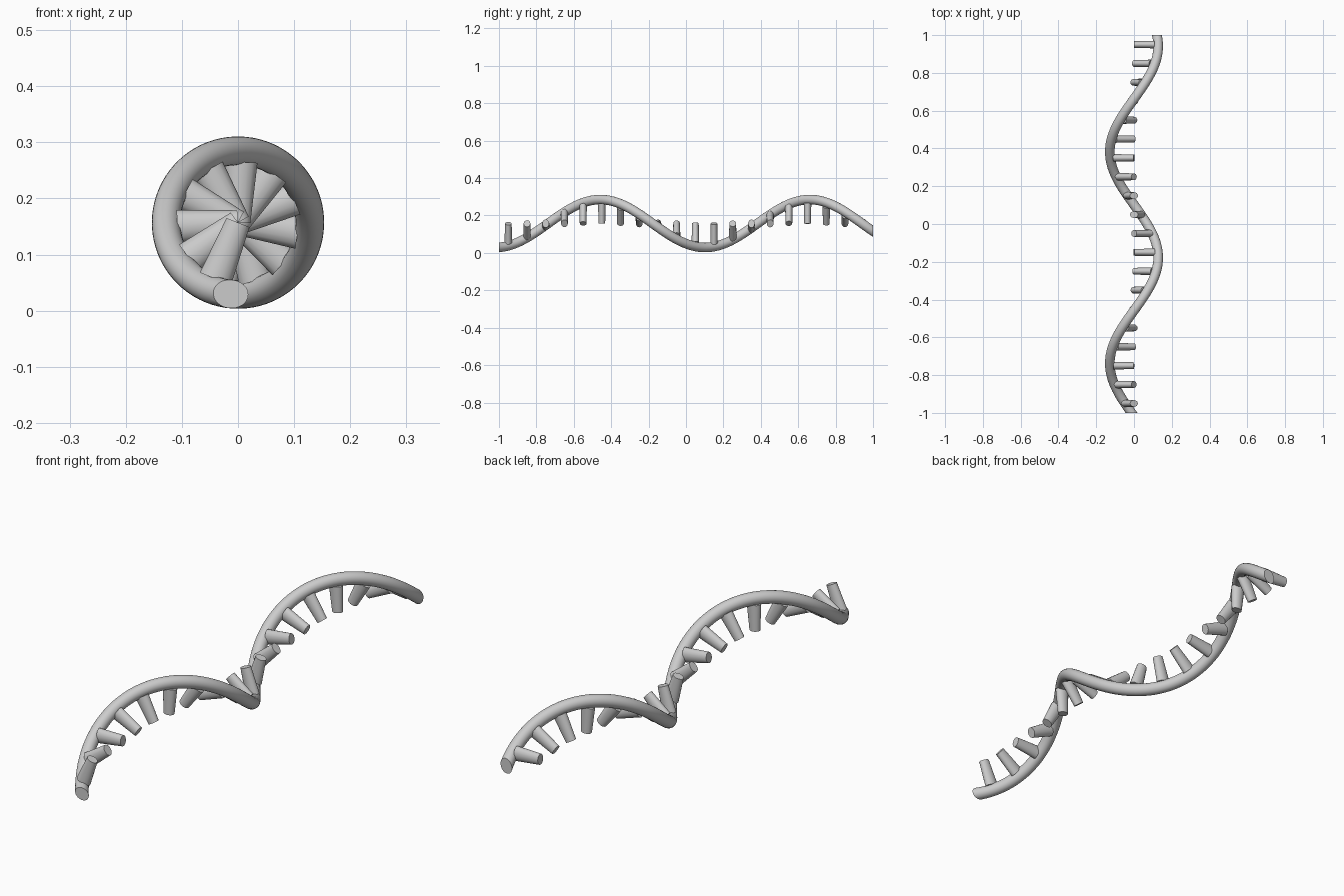
import bpy, bmesh
from math import sin, cos, pi
from mathutils import Vector, Matrix

if "Cube" in bpy.data.objects:
    bpy.data.objects.remove(bpy.data.objects["Cube"])

CZ, R, TUBE, PITCH, Y0 = 0.157, 0.128, 0.0255, 1.12, -1.018

def radial(y):
    a = 2 * pi * (y - Y0) / PITCH
    return Vector((-sin(a), 0, -cos(a)))

def point(y):
    return Vector((0, y, CZ)) + R * radial(y)

def finish(name, bm):
    bmesh.ops.recalc_face_normals(bm, faces=bm.faces)
    me = bpy.data.meshes.new(name)
    bm.to_mesh(me)
    bm.free()
    ob = bpy.data.objects.new(name, me)
    bpy.context.collection.objects.link(ob)
    bpy.ops.object.select_all(action='DESELECT')
    ob.select_set(True)
    bpy.context.view_layer.objects.active = ob
    bpy.ops.object.shade_smooth_by_angle(angle=0.7)
    return ob

# helical strand: round tube swept past both ends, then cut flat
bm = bmesh.new()
SIDES, STEPS = 24, 150
prev = None
for i in range(STEPS + 1):
    y = -1.06 + 2.12 * i / STEPS
    tangent = (point(y + 1e-3) - point(y - 1e-3)).normalized()
    n = radial(y)
    b = tangent.cross(n).normalized()
    ring = [bm.verts.new(point(y) + TUBE * (cos(2*pi*k/SIDES) * n + sin(2*pi*k/SIDES) * b))
            for k in range(SIDES)]
    if prev:
        for k in range(SIDES):
            j = (k + 1) % SIDES
            bm.faces.new((prev[k], prev[j], ring[j], ring[k]))
    prev = ring
for s in (-1, 1):
    bmesh.ops.bisect_plane(bm, geom=bm.verts[:] + bm.edges[:] + bm.faces[:],
                           plane_co=(0, s, 0), plane_no=(0, s, 0), clear_outer=True)
bmesh.ops.holes_fill(bm, edges=[e for e in bm.edges if e.is_boundary], sides=0)
finish("helix_strand", bm)

# tapered oval rungs from the axis out to the strand
LENGTH = 0.108
for i in range(20):
    y = -0.95 + 0.1 * i
    n = radial(y)
    t = Vector((0, 1, 0)).cross(n)
    rot = Matrix((t, Vector((0, 1, 0)), n)).transposed().to_4x4()
    bm = bmesh.new()
    bmesh.ops.create_cone(bm, cap_ends=True, segments=16, radius1=0.022, radius2=0.030, depth=LENGTH)
    for v in bm.verts:
        v.co.y *= 0.018 / 0.022 if v.co.z < 0 else 0.020 / 0.030
    place = Matrix.Translation(Vector((0, y, CZ)) + n * LENGTH / 2) @ rot
    bmesh.ops.transform(bm, matrix=place, verts=bm.verts)
    finish(f"rung_{i + 1}", bm)
